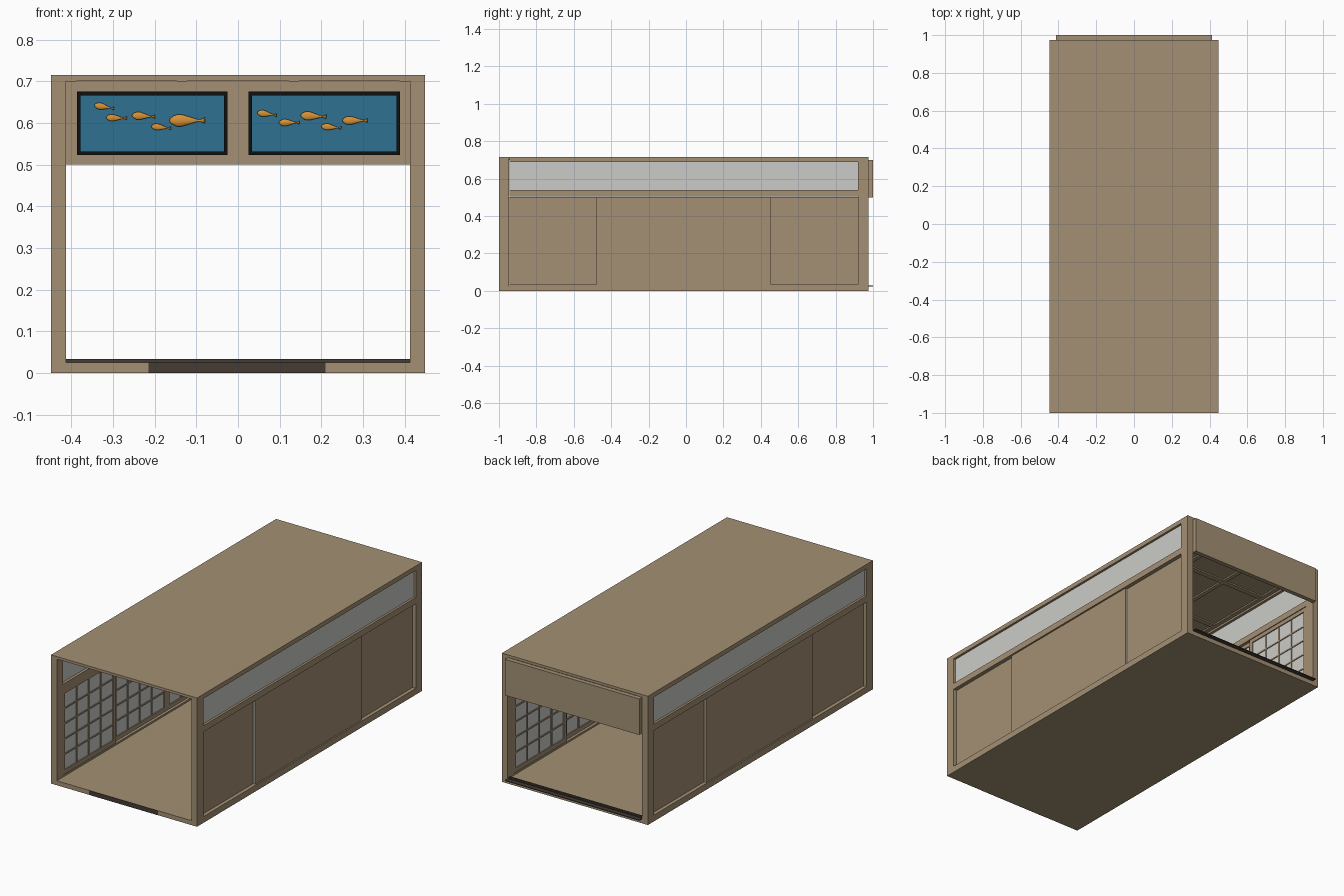
import bpy, bmesh, math
from mathutils import Matrix, Vector

if "Cube" in bpy.data.objects:
    bpy.data.objects.remove(bpy.data.objects["Cube"])


def mat(name, rgb):
    m = bpy.data.materials.new(name)
    m.diffuse_color = (*rgb, 1)
    m.use_nodes = True
    m.node_tree.nodes["Principled BSDF"].inputs["Base Color"].default_value = m.diffuse_color
    return m


WOOD = mat("tan wood", (0.37, 0.28, 0.175))
PAPER = mat("white paper", (0.6, 0.6, 0.58))
DARK = mat("dark wood", (0.06, 0.044, 0.036))
BLACK = mat("black frame", (0.005, 0.005, 0.005))
WATER = mat("blue water", (0.028, 0.165, 0.28))
ORANGE = mat("orange fish", (0.68, 0.29, 0.035))


def finish(name, bm, material):
    me = bpy.data.meshes.new(name)
    bmesh.ops.recalc_face_normals(bm, faces=bm.faces)
    bm.to_mesh(me)
    bm.free()
    me.materials.append(material)
    ob = bpy.data.objects.new(name, me)
    bpy.context.collection.objects.link(ob)
    return ob


def boxes(name, material, *spans):
    """One object from boxes given as (x0, x1, y0, y1, z0, z1)."""
    bm = bmesh.new()
    for x0, x1, y0, y1, z0, z1 in spans:
        size = Matrix.Diagonal((x1 - x0, y1 - y0, z1 - z0, 1))
        mid = Matrix.Translation(((x0 + x1) / 2, (y0 + y1) / 2, (z0 + z1) / 2))
        bmesh.ops.create_cube(bm, size=1, matrix=mid @ size)
    return finish(name, bm, material)


X, XI = 0.4485, 0.413          # outer and inner wall faces
Y0, Y1 = -1.0, 0.975           # room ends
P0, P1 = -0.945, 0.92          # span between the posts
STEP = (P1 - P0) / 4

# floor and roof
boxes("floor", WOOD, (-X, X, Y0, Y1, 0, 0.025))
boxes("roof", WOOD, (-X, X, Y0, Y1, 0.708, 0.715))

# ceiling lattice under the roof
beams = [(x - 0.012, x + 0.012, Y0, Y1, 0.70, 0.708) for x in (-0.4, -0.135, 0.135, 0.4)]
for i in range(6):
    y = Y0 + 0.015 + i * (Y1 - Y0 - 0.03) / 5
    beams.append((-XI, XI, y - 0.015, y + 0.015, 0.7005, 0.708))
boxes("ceiling_beams", WOOD, *beams)


def wall(side, label):
    """Side wall, drawn for +x and flipped for -x."""
    def b(name, material, *spans):
        flipped = [s if side > 0 else (-s[1], -s[0], *s[2:]) for s in spans]
        return boxes(label + "_" + name, material, *flipped)

    b("wall_frame", WOOD,
      (XI, X, Y0, P0, 0.025, 0.708), (XI, X, P1, Y1, 0.025, 0.708),
      (XI, X, P0, P1, 0.025, 0.035), (XI, X, P0, P1, 0.505, 0.54),
      (XI, X, P0, P1, 0.69, 0.708))
    b("transom_paper", PAPER, (0.428, 0.436, P0, P1, 0.54, 0.69))
    # four sliding screens, the middle pair on the outer track
    for i in range(4):
        xo = 0.441 if i in (1, 2) else 0.4285
        xi = xo - 0.013
        y0, y1, z0, z1 = P0 + i * STEP, P0 + (i + 1) * STEP, 0.035, 0.503
        b("screen_board", WOOD, (xo - 0.005, xo, y0, y1, z0, z1))
        b("screen_paper", PAPER, (xo - 0.007, xo - 0.005, y0, y1, z0, z1))
        f, h = 0.022, 0.004
        bars = [(xi, xo - 0.006, y0, y0 + f, z0, z1), (xi, xo - 0.006, y1 - f, y1, z0, z1),
                (xi, xo - 0.006, y0, y1, z0, z0 + f), (xi, xo - 0.006, y0, y1, z1 - f, z1)]
        for k in range(1, 4):
            y = y0 + f + k * (y1 - y0 - 2 * f) / 4
            bars.append((xi + 0.002, xo - 0.006, y - h, y + h, z0, z1))
        for k in range(1, 5):
            z = z0 + f + k * (z1 - z0 - 2 * f) / 5
            bars.append((xi + 0.002, xo - 0.006, y0, y1, z - h, z + h))
        b("screen_lattice", WOOD, *bars)


wall(1, "right")
wall(-1, "left")

# back header panel, threshold track and dark front plate
boxes("back_header", WOOD, (-XI, XI, 0.975, 1.0, 0.5, 0.70))
boxes("back_track", DARK, (-0.413, 0.413, 0.955, 1.0, 0.024, 0.028),
      *[(-0.413, 0.413, y, y + 0.009, 0.028, 0.033) for y in (0.955, 0.9665)])
boxes("front_plate", DARK, (-0.215, 0.21, -1.0008, -0.999, 0, 0.025))

# two fish tanks on the inner face of the header
for label, x0, x1 in (("left", -0.387, -0.025), ("right", 0.025, 0.389)):
    z0, z1, t = 0.523, 0.675, 0.009
    boxes(label + "_tank_water", WATER, (x0 + t, x1 - t, 0.973, 0.976, z0 + t, z1 - t))
    boxes(label + "_tank_frame", BLACK,
          (x0, x0 + t, 0.968, 0.976, z0, z1), (x1 - t, x1, 0.968, 0.976, z0, z1),
          (x0 + t, x1 - t, 0.968, 0.976, z0, z0 + t), (x0 + t, x1 - t, 0.968, 0.976, z1 - t, z1))

# fish: turned profile with a flared tail, flattened in depth
PROFILE = [(0, 0), (0.03, 0.06), (0.1, 0.12), (0.22, 0.17), (0.36, 0.168), (0.55, 0.11),
           (0.75, 0.045), (0.86, 0.025), (1.0, 0.09), (0.95, 0)]


def fish(x, z, length, tilt):
    bm = bmesh.new()
    n = 14
    rings = []
    for px, r in PROFILE:
        count = n if r else 1
        rings.append([bm.verts.new((px * length,
                                    0.45 * r * length * math.cos(2 * math.pi * k / n),
                                    r * length * math.sin(2 * math.pi * k / n)))
                      for k in range(count)])
    for a, c in zip(rings, rings[1:]):
        for k in range(n):
            quad = [a[k % len(a)], a[(k + 1) % len(a)], c[(k + 1) % len(c)], c[k % len(c)]]
            bm.faces.new(list(dict.fromkeys(quad)))
    ob = finish("fish", bm, ORANGE)
    for p in ob.data.polygons:
        p.use_smooth = True
    ob.location = Vector((x, 0.968, z))
    ob.rotation_euler = (0, math.radians(tilt), 0)


for x, z, length, tilt in (
        (-0.345, 0.643, 0.048, 10), (-0.317, 0.613, 0.05, 2), (-0.255, 0.618, 0.056, 3),
        (-0.208, 0.592, 0.047, 6), (-0.165, 0.606, 0.086, 0),
        (0.046, 0.625, 0.047, 8), (0.098, 0.601, 0.05, 0), (0.15, 0.618, 0.062, 3),
        (0.2, 0.592, 0.048, 5), (0.25, 0.606, 0.061, 0)):
    fish(x, z, length, tilt)
